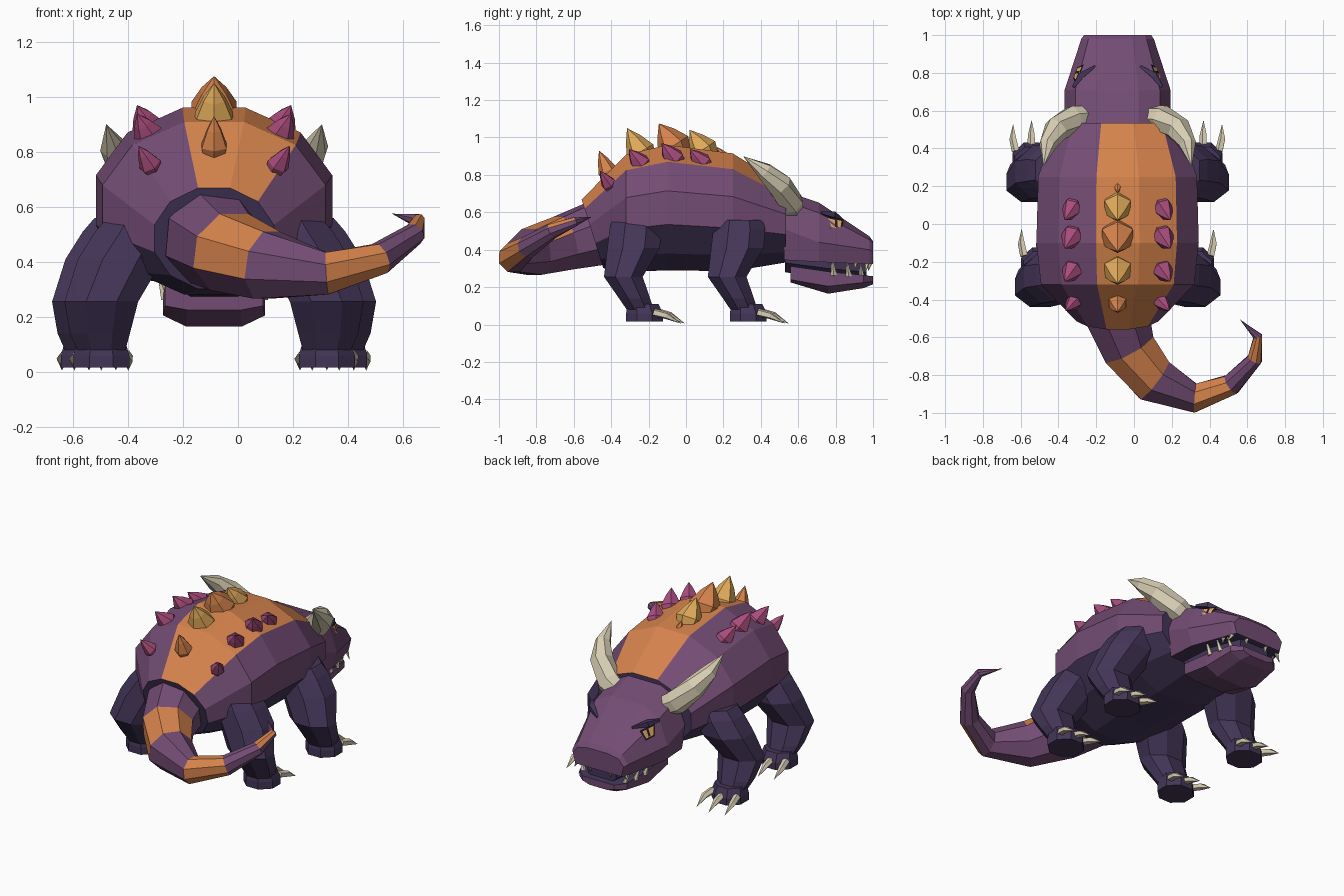
import bpy, bmesh, math
from mathutils import Vector
from mathutils.bvhtree import BVHTree

if "Cube" in bpy.data.objects:
    bpy.data.objects.remove(bpy.data.objects["Cube"])

CX = -0.087  # mirror plane of the body; the tail swings to one side


def material(name, r, g, b):
    m = bpy.data.materials.new(name)
    m.diffuse_color = [((c / 255 + 0.055) / 1.055) ** 2.4 for c in (r, g, b)] + [1]
    m.use_nodes = True
    m.node_tree.nodes["Principled BSDF"].inputs["Base Color"].default_value = m.diffuse_color
    return m


PURPLE = material("purple_hide", 115, 76, 116)
INDIGO = material("dark_indigo", 68, 54, 89)
ORANGE = material("orange_stripe", 214, 131, 76)
CREAM = material("bone_cream", 216, 206, 180)
MAGENTA = material("magenta_spike", 168, 76, 124)
GOLD = material("gold_spike", 224, 170, 90)
BLACK = material("near_black", 34, 26, 42)


def finish(bm, name, mats, rule=None):
    bmesh.ops.remove_doubles(bm, verts=bm.verts, dist=1e-5)
    bmesh.ops.recalc_face_normals(bm, faces=bm.faces)
    bm.normal_update()
    if rule:
        for f in bm.faces:
            f.material_index = rule(f)
    me = bpy.data.meshes.new(name)
    bm.to_mesh(me)
    bm.free()
    for m in mats:
        me.materials.append(m)
    ob = bpy.data.objects.new(name, me)
    bpy.context.collection.objects.link(ob)
    return ob


def loft(name, rings, mats, rule=None):
    """Skin a list of point rings and cap both ends."""
    bm = bmesh.new()
    vs = [[bm.verts.new(p) for p in r] for r in rings]
    n = len(vs[0])
    tag = bm.faces.layers.int.new("segment")
    for i, (a, b) in enumerate(zip(vs, vs[1:])):
        for j in range(n):
            f = bm.faces.new((a[j], a[(j + 1) % n], b[(j + 1) % n], b[j]))
            f[tag] = i
    for ring, seg in ((vs[0], -1), (vs[-1], -2)):
        bm.faces.new(ring)[tag] = seg
    face_rule = (lambda f: rule(f, f[tag])) if rule else None
    return finish(bm, name, mats, face_rule)


def tube(name, pts, radii, sides, mats, rule=None):
    """Faceted tube along a path; radius 0 makes a point."""
    pts = [Vector(p) for p in pts]
    d = (pts[-1] - pts[0]).normalized()
    ref = Vector((0, 1, 0)) if abs(d.z) > 0.8 else Vector((0, 0, 1))
    rings = []
    for i, (p, r) in enumerate(zip(pts, radii)):
        t = (pts[min(i + 1, len(pts) - 1)] - pts[max(i - 1, 0)]).normalized()
        s = t.cross(ref).normalized()
        u = s.cross(t)
        r = max(r, 1e-7)
        rings.append([p + r * (s * math.cos(a) + u * math.sin(a))
                      for a in ((k + 0.5) * math.tau / sides for k in range(sides))])
    return loft(name, rings, mats, rule)


# Torso: twelve-sided rings along y (y, centre z, x radius, z radius, lean)
def torso_ring(y, z, rx, rz, lean):
    return [(CX + rx * math.cos(a), y + lean * (1 - math.sin(a)), z + rz * math.sin(a))
            for a in (math.radians(15 + 30 * k) for k in range(12))]


def torso_rule(f, seg):
    if seg < 0:
        return 1
    c = f.calc_center_median()
    zc = c.z - torso_mid[seg]
    if zc < -0.04:
        return 1
    return 2 if zc > 0.19 and c.x > CX - 0.06 else 0


torso = [(-0.56, .485, .225, .19, .06), (-0.32, .595, .42, .325, 0), (-0.10, .625, .445, .347, 0),
         (0.25, .60, .435, .326, 0), (0.535, .535, .335, .21, 0)]
torso_mid = [(a[1] + b[1]) / 2 for a, b in zip(torso, torso[1:])]
loft("torso", [torso_ring(*t) for t in torso], [PURPLE, INDIGO, ORANGE], torso_rule)

# Tail: curled and tapering, with orange bands on top and on the rear faces
tube("tail", [(-.095, -.46, .49), (-.03, -.655, .435), (.105, -.825, .388), (.325, -.922, .358),
              (.515, -.85, .412), (.64, -.715, .50), (.655, -.595, .55), (.56, -.505, .575)],
     [.185, .155, .134, .083, .06, .042, .026, 0], 8, [PURPLE, ORANGE],
     lambda f, s: 1 if s in (1, 3, 5) and (f.normal.z > .3 or f.normal.y < -.4) else 0)


# Head: eight-sided rings (y, half width, top z, cheek z, bottom z)
def head_ring(y, w, zt, zm, zb):
    half = [(.4 * w, zt), (.8 * w, zt - .26 * (zt - zm)), (w, zm), (.9 * w, zb)]
    return [(CX + x, y, z) for x, z in half] + [(CX - x, y, z) for x, z in reversed(half)]


head = loft("head", [head_ring(.525, .28, .715, .51, .345), head_ring(.71, .28, .652, .44, .335),
                     head_ring(.98, .192, .472, .40, .322), head_ring(1.0, .178, .445, .39, .325)],
            [PURPLE, INDIGO], lambda f, s: 1 if s == -1 or f.normal.z < -0.8 else 0)


# Lower jaw and dark lining of the mouth
def jaw_ring(y, w, zt, zs, zb):
    half = [(w, zt), (w, zs), (.55 * w, zb)]
    return [(CX + x, y, z) for x, z in half] + [(CX - x, y, z) for x, z in reversed(half)]


loft("lower_jaw", [jaw_ring(.56, .178, .312, .24, .225), jaw_ring(.76, .185, .283, .205, .165),
                   jaw_ring(.95, .165, .264, .225, .195), jaw_ring(1.0, .11, .258, .23, .215)],
     [PURPLE, INDIGO], lambda f, s: 1 if f.normal.z > 0.8 else 0)
loft("mouth_lining", [jaw_ring(.53, .16, .37, .33, .28), jaw_ring(.76, .16, .36, .30, .24),
                      jaw_ring(.965, .10, .35, .28, .24)], [INDIGO])

# Centre row of back spikes (base y, base z, tip y, tip z, radius)
centre = [(.21, .89, .165, .95, .022), (.12, .89, .02, 1.04, .08), (-.035, .905, -.145, 1.075, .095),
          (-.215, .87, -.315, 1.05, .08), (-.40, .775, -.465, .93, .052)]


def spike(name, base, tip, r, mat):
    b, t = Vector(base), Vector(tip)
    tube(name, [b, b.lerp(t, .3), b.lerp(t, .68), t], [r * .75, r, r * .55, 0], 6, [mat])


for i, (by, bz, ty, tz, r) in enumerate(centre):
    spike(f"centre_spike_{i}", (CX, by, bz), (CX, ty, tz), r, GOLD if i % 2 else ORANGE)


# Paired parts
def foot_ring(x, y, z, rx, ry):
    return [(x + rx * math.cos(a), y + ry * math.sin(a), z)
            for a in ((k + .5) * math.tau / 8 for k in range(8))]


flank = [(.11, .835, .02, .938, .058), (-.04, .85, -.13, .97, .064),
         (-.22, .83, -.305, .938, .058), (-.395, .725, -.46, .822, .042)]
hm = head.data
tree = BVHTree.FromPolygons([v.co for v in hm.vertices], [list(p.vertices) for p in hm.polygons])

for side, s in (("left", -1), ("right", 1)):
    X = lambda off: CX + s * off

    # Magenta flank spikes
    for i, (by, bz, ty, tz, r) in enumerate(flank):
        w = .22 if i < 3 else .215
        spike(f"{side}_flank_spike_{i}", (X(w), by, bz), (X(w + .06), ty, tz), r, MAGENTA)

    # Horn
    tube(f"{side}_horn", [(X(.13), .57, .585), (X(.235), .555, .65), (X(.325), .50, .745),
                          (X(.37), .42, .82), (X(.392), .305, .9)],
         [.06, .075, .068, .047, 0], 7, [CREAM])

    # Legs, feet and claws
    for kind, dx, dy in (("front", 0, 0), ("rear", -.045, -.555)):
        x = lambda off: X(off + dx)
        loft(f"{side}_{kind}_leg", [
            foot_ring(x(.30), .285 + dy, .56, .145, .135), foot_ring(x(.32), .285 + dy, .51, .17, .15),
            foot_ring(x(.385), .275 + dy, .41, .168, .152), foot_ring(x(.455), .22 + dy, .255, .145, .112),
            foot_ring(x(.46), .28 + dy, .14, .118, .09), foot_ring(x(.455), .31 + dy, .08, .095, .078)], [INDIGO])
        loft(f"{side}_{kind}_foot", [foot_ring(x(.455), .333 + dy, .015, .11, .106),
                                     foot_ring(x(.455), .333 + dy, .06, .11, .106),
                                     foot_ring(x(.455), .325 + dy, .11, .095, .09)], [INDIGO])
        for k in (-1, 0, 1):
            cx, y0 = .455 + .083 * k, .385 + dy + (.02 if k == 0 else 0)
            tube(f"{side}_{kind}_claw_{k + 1}", [(x(cx), y0, .065), (x(cx + .015 * k), y0 + .065, .048),
                 (x(cx + .015 * k), y0 + .145, .005)], [.022, .02, 0], 5, [CREAM])

    # Teeth (side offset, y, root z, tip z, outward lean)
    for i, (o, y, z0, z1, lean) in enumerate([(.178, .79, .265, .375, .03), (.168, .87, .26, .355, .03),
                                              (.14, .94, .25, .345, .04), (.155, .97, .345, .275, .04),
                                              (.07, .985, .34, .285, 0), (.18, .91, .345, .29, .0)]):
        tube(f"{side}_tooth_{i}", [(X(o), y, z0), (X(o + lean), y - .01, z1)], [.018, 0], 5, [CREAM])

    # Eye plates laid on the side of the head, with a dark brow above
    hit, nrm, _, _ = tree.ray_cast(Vector((X(.6), .80, .54)), Vector((-s, 0, 0)))
    u = nrm.cross(Vector((0, 0, 1))).normalized()
    u = u if u.y > 0 else -u
    v = nrm.cross(u)
    v = v if v.z > 0 else -v
    for name, mat, lift, shape in (
            ("eye_rim", BLACK, .002, [(-.055, .04), (-.04, -.03), (.025, -.042), (.05, .02)]),
            ("eye", GOLD, .004, [(-.042, .028), (-.03, -.022), (.02, -.032), (.036, .014)]),
            ("pupil", BLACK, .006, [(-.004, .022), (-.01, -.022), (.004, -.025), (.01, .018)])):
        bm = bmesh.new()
        bm.faces.new([bm.verts.new(hit + nrm * lift + u * a + v * b) for a, b in shape])
        ob = finish(bm, f"{side}_{name}", [mat])
        if ob.data.polygons[0].normal.dot(nrm) < 0:
            ob.data.flip_normals()
    tube(f"{side}_brow", [(X(.235), .725, .597), (X(.195), .785, .588), (X(.12), .835, .56)],
         [.01, .023, .007], 4, [INDIGO])
